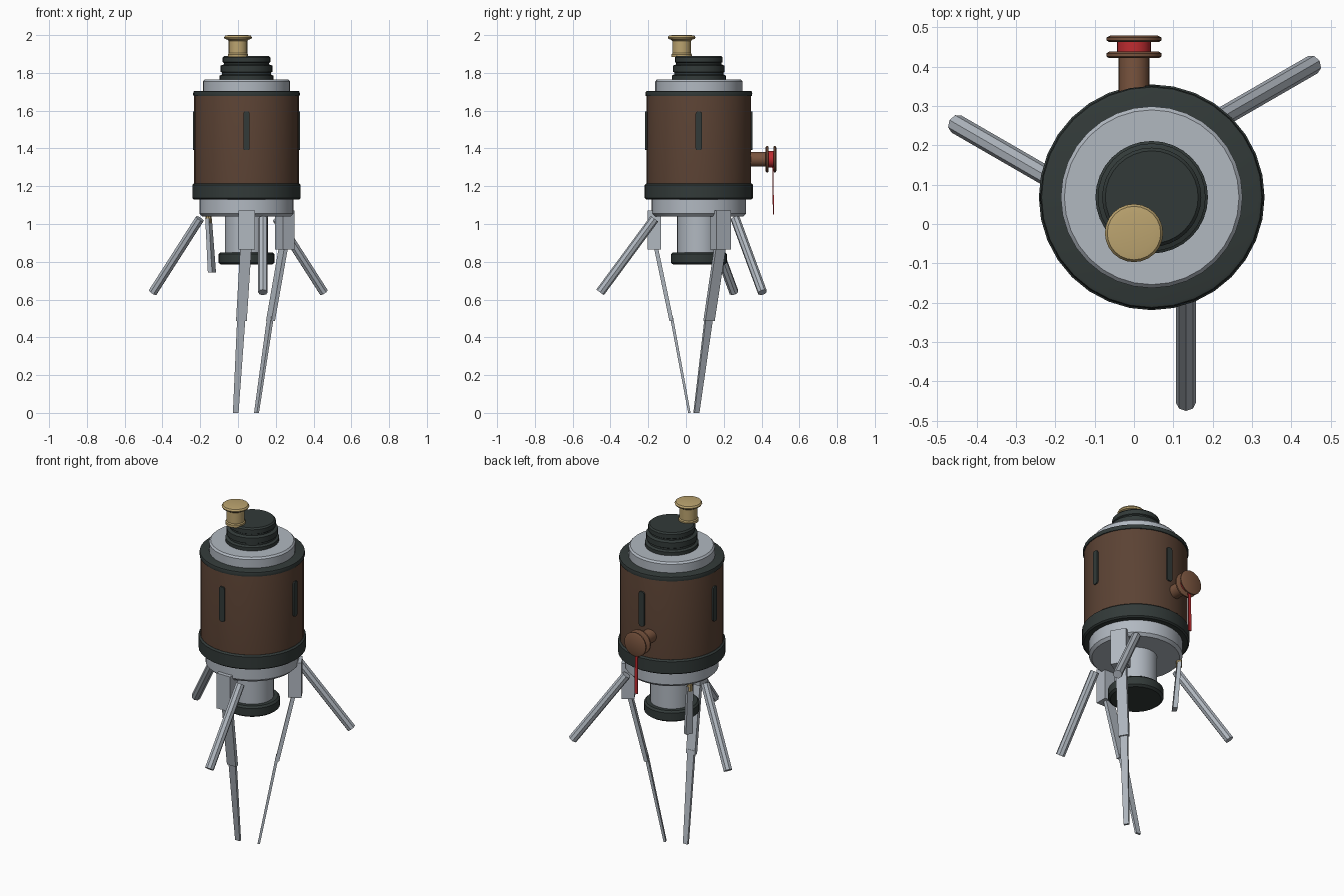
import bpy, bmesh, math
from mathutils import Vector, Matrix

if "Cube" in bpy.data.objects:
    bpy.data.objects.remove(bpy.data.objects["Cube"])

CX, CY = 0.045, 0.068          # main vertical axis


def mat(name, c):
    m = bpy.data.materials.new(name)
    m.diffuse_color = (*c, 1)
    m.use_nodes = True
    m.node_tree.nodes["Principled BSDF"].inputs["Base Color"].default_value = m.diffuse_color
    return m


GREY = mat("light_grey_metal", (0.44, 0.48, 0.53))
DARK = mat("dark_green_grey", (0.032, 0.042, 0.040))
BROWN = mat("dark_brown", (0.105, 0.055, 0.034))
COPPER = mat("light_brown", (0.19, 0.088, 0.048))
BRASS = mat("brass", (0.50, 0.37, 0.16))
RED = mat("red", (0.52, 0.025, 0.03))


def finish(name, bm, material, smooth=True):
    bmesh.ops.recalc_face_normals(bm, faces=bm.faces)
    me = bpy.data.meshes.new(name)
    bm.to_mesh(me)
    bm.free()
    me.materials.append(material)
    ob = bpy.data.objects.new(name, me)
    bpy.context.collection.objects.link(ob)
    if smooth:
        bpy.ops.object.select_all(action='DESELECT')
        ob.select_set(True)
        bpy.context.view_layer.objects.active = ob
        bpy.ops.object.shade_smooth_by_angle(angle=math.radians(35))
    return ob


def lathe(name, profile, material, origin=(CX, CY, 0), sides=32, axis='Z'):
    """Spin (radius, height) points round an axis and cap both ends."""
    bm = bmesh.new()
    rings = []
    for r, h in profile:
        rings.append([bm.verts.new((r * math.cos(2 * math.pi * i / sides),
                                    r * math.sin(2 * math.pi * i / sides), h))
                      for i in range(sides)])
    for a, b in zip(rings, rings[1:]):
        for i in range(sides):
            j = (i + 1) % sides
            bm.faces.new((a[i], a[j], b[j], b[i]))
    bm.faces.new(rings[0])
    bm.faces.new(rings[-1])
    if axis == 'Y':
        bm.transform(Matrix.Rotation(-math.pi / 2, 4, 'X'))
    bm.transform(Matrix.Translation(origin))
    return finish(name, bm, material)


def tube(name, p, q, r, material, sides=8):
    p, q = Vector(p), Vector(q)
    d = q - p
    bm = bmesh.new()
    bmesh.ops.create_cone(bm, cap_ends=True, segments=sides, radius1=r, radius2=r, depth=d.length)
    bm.transform(Matrix.Translation((p + q) / 2) @ d.to_track_quat('Z', 'Y').to_matrix().to_4x4())
    return finish(name, bm, material)


def plank(name, p, q, wp, wq, angle, material):
    """Tapered bar; widths are (tangential, radial) at each end."""
    bm = bmesh.new()
    rad = Vector((math.cos(angle), math.sin(angle), 0))
    tan = Vector((-rad.y, rad.x, 0))
    ends = []
    for c, (t, r) in ((p, wp), (q, wq)):
        ends.append([bm.verts.new(Vector(c) + tan * t * a / 2 + rad * r * b / 2)
                     for a, b in ((-1, -1), (1, -1), (1, 1), (-1, 1))])
    a, b = ends
    bm.faces.new(a)
    bm.faces.new(b)
    for i in range(4):
        j = (i + 1) % 4
        bm.faces.new((a[i], a[j], b[j], b[i]))
    return finish(name, bm, material, False)


# Main stacked body, bottom to top
lathe("bottom_foot", [(0.135, 0.785), (0.148, 0.795), (0.148, 0.84), (0.138, 0.85)], DARK)
lathe("lower_column", [(0.115, 0.84), (0.115, 1.06)], GREY)
lathe("lower_disc", [(0.235, 1.04), (0.25, 1.055), (0.25, 1.14)], GREY)
lathe("lower_ring", [(0.278, 1.13), (0.287, 1.137), (0.287, 1.207), (0.278, 1.215)], DARK)
lathe("drum", [(0.277, 1.20), (0.277, 1.68), (0.272, 1.703)], BROWN)
lathe("upper_ring", [(0.27, 1.675), (0.281, 1.678), (0.283, 1.69), (0.28, 1.702), (0.272, 1.705)], DARK)
lathe("upper_disc", [(0.231, 1.69), (0.231, 1.755), (0.222, 1.765)], GREY)
lathe("stepped_cap", [(0.143, 1.76), (0.143, 1.785), (0.13, 1.792), (0.13, 1.802),
                      (0.137, 1.806), (0.137, 1.838), (0.12, 1.845), (0.12, 1.853),
                      (0.126, 1.857), (0.126, 1.882), (0.118, 1.89)], DARK)
lathe("top_knob", [(0.054, 1.883), (0.054, 1.898), (0.049, 1.904), (0.049, 1.968),
                   (0.056, 1.976), (0.07, 1.98), (0.074, 1.988), (0.068, 1.997),
                   (0.05, 2.0)], BRASS, (0, -0.023, 0), 24)

# Four vertical slots round the drum
for k in range(4):
    a = k * math.pi / 2
    bm = bmesh.new()
    bmesh.ops.create_cube(bm, size=1)
    bm.transform(Matrix.Diagonal((0.02, 0.034, 0.205, 1)))
    ends = [e for e in bm.edges if abs(e.verts[0].co.z - e.verts[1].co.z) < 1e-4
            and abs(e.verts[0].co.y - e.verts[1].co.y) < 1e-4]
    bmesh.ops.bevel(bm, geom=ends, offset=0.012, segments=3, affect='EDGES', profile=0.5)
    bm.transform(Matrix.Translation((CX, CY, 1.493)) @ Matrix.Rotation(a, 4, 'Z')
                 @ Matrix.Translation((0.274, 0, 0)))
    finish(f"drum_slot_{k + 1}", bm, DARK)

# Spool on the back with a hanging ribbon
S = (0, 0, 1.343)
lathe("spool_axle", [(0.039, 0.32), (0.039, 0.43)], COPPER, S, 24, 'Y')
lathe("spool_inner_flange", [(0.064, 0.422), (0.07, 0.426), (0.07, 0.434), (0.064, 0.438)],
      COPPER, S, 24, 'Y')
lathe("spool_thread", [(0.043, 0.436), (0.043, 0.468)], RED, S, 24, 'Y')
lathe("spool_outer_flange", [(0.064, 0.463), (0.07, 0.467), (0.07, 0.474), (0.06, 0.479)],
      COPPER, S, 24, 'Y')
plank("hanging_ribbon", (0, 0.463, 1.05), (0, 0.459, 1.34), (0.018, 0.006), (0.018, 0.006),
      math.pi / 2, RED)

# Three splayed tubes under the lower disc
for k in range(3):
    R = Matrix.Translation((CX, CY, 0)) @ Matrix.Rotation(k * 2 * math.pi / 3, 4, 'Z')
    tube(f"splayed_strut_{k + 1}", R @ Vector((0.087, -0.235, 1.028)),
         R @ Vector((0.087, -0.523, 0.638)), 0.025, GREY)

# Two long telescoping legs: socket, upper bar, lower bar
legs = {
    "front_leg": (-math.pi / 2, (0.046, -0.168), (0.042, -0.16), (0.018, -0.077), (-0.012, 0.018)),
    "right_leg": (math.pi / 6, (0.247, 0.182), (0.241, 0.181), (0.172, 0.122), (0.098, 0.055)),
}
for name, (a, box, top, mid, foot) in legs.items():
    plank(name + "_socket", (*box, 0.865), (*box, 1.072), (0.088, 0.07), (0.088, 0.07), a, GREY)
    plank(name + "_upper", (*mid, 0.487), (*top, 0.88), (0.057, 0.022), (0.06, 0.022), a, GREY)
    plank(name + "_lower", (*foot, 0.0), (*mid, 0.51), (0.03, 0.013), (0.044, 0.016), a, GREY)

# Short broken leg with its brass pin
plank("short_leg", (-0.138, 0.174, 0.743), (-0.156, 0.188, 1.03), (0.042, 0.026), (0.032, 0.022),
      math.radians(150), GREY)
tube("short_leg_pin", (-0.156, 0.188, 1.005), (-0.156, 0.188, 1.045), 0.016, BRASS)
